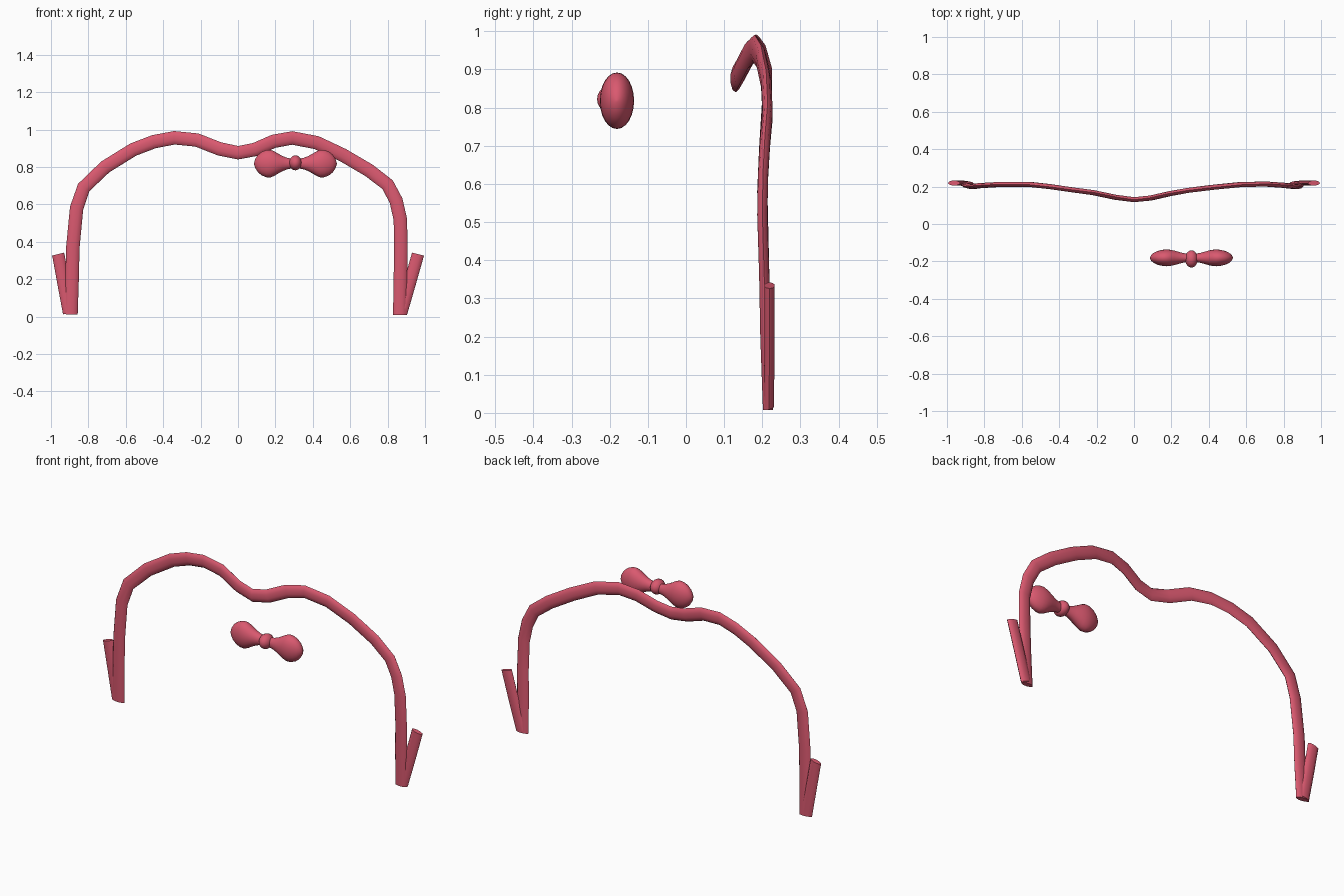
import bpy, bmesh, math
from mathutils import Vector

if "Cube" in bpy.data.objects:
    bpy.data.objects.remove(bpy.data.objects["Cube"])

red = bpy.data.materials.new("rose red")
red.diffuse_color = (0.70, 0.10, 0.16, 1)
red.use_nodes = True
red.node_tree.nodes["Principled BSDF"].inputs["Base Color"].default_value = red.diffuse_color


def loft(name, rings, angle):
    """Skin a list of (centre, axis_a, axis_b) elliptical rings, with capped ends."""
    bm = bmesh.new()
    n = 24 if angle > 60 else 10
    loops = []
    for c, a, b in rings:
        loops.append([bm.verts.new(c + a * math.cos(math.tau * i / n) + b * math.sin(math.tau * i / n))
                      for i in range(n)])
    for l0, l1 in zip(loops, loops[1:]):
        for i in range(n):
            j = (i + 1) % n
            bm.faces.new((l0[i], l0[j], l1[j], l1[i]))
    bm.faces.new(loops[0][::-1])
    bm.faces.new(loops[-1])
    bmesh.ops.recalc_face_normals(bm, faces=bm.faces)
    me = bpy.data.meshes.new(name)
    bm.to_mesh(me)
    bm.free()
    me.materials.append(red)
    ob = bpy.data.objects.new(name, me)
    bpy.context.collection.objects.link(ob)
    bpy.ops.object.select_all(action='DESELECT')
    ob.select_set(True)
    bpy.context.view_layer.objects.active = ob
    bpy.ops.object.shade_smooth_by_angle(angle=math.radians(angle))
    return ob


def strap(name, points, half_width, half_depth):
    """Flattened tube along a path, wide in the xz plane and thin across it."""
    pts = [Vector(p) for p in points]
    rings = []
    for i, p in enumerate(pts):
        d0 = (p - pts[max(i - 1, 0)]).normalized()
        d1 = (pts[min(i + 1, len(pts) - 1)] - p).normalized()
        t = (d0 + d1).normalized()
        wide = Vector((0, 1, 0)).cross(t).normalized()
        rings.append((p, wide * half_width, t.cross(wide) * half_depth))
    return loft(name, rings, 50)


# Headband arch with a dip in the middle
strap("headband", [
    (-0.893, 0.215, 0.012), (-0.887, 0.208, 0.20), (-0.883, 0.205, 0.37),
    (-0.863, 0.200, 0.58), (-0.825, 0.205, 0.69), (-0.71, 0.212, 0.80),
    (-0.56, 0.212, 0.893), (-0.45, 0.200, 0.935), (-0.34, 0.184, 0.956),
    (-0.22, 0.168, 0.944), (-0.10, 0.143, 0.897), (0, 0.130, 0.876),
    (0.09, 0.139, 0.893), (0.19, 0.162, 0.937), (0.29, 0.180, 0.955),
    (0.42, 0.196, 0.930), (0.56, 0.210, 0.864), (0.70, 0.214, 0.782),
    (0.80, 0.207, 0.705), (0.845, 0.202, 0.62), (0.868, 0.200, 0.52),
    (0.871, 0.205, 0.36), (0.868, 0.208, 0.20), (0.865, 0.215, 0.008),
], 0.036, 0.014)

# Outer prongs folded up from each end
for side, foot in ((-1, 0.903), (1, 0.872)):
    label = "left_prong" if side < 0 else "right_prong"
    strap(label, [(side * foot, 0.217, 0.018), (side * (foot + 0.96) / 2, 0.219, 0.17),
                  (side * 0.959, 0.219, 0.322), (side * 0.962, 0.219, 0.334)], 0.033, 0.014)

# Bow: two flattened teardrop lobes and a round knot
profile = [(0.221, 0.004, 0.004), (0.214, 0.026, 0.017), (0.200, 0.047, 0.028),
           (0.180, 0.063, 0.037), (0.155, 0.073, 0.043), (0.133, 0.074, 0.045),
           (0.112, 0.065, 0.043), (0.092, 0.053, 0.039), (0.068, 0.040, 0.032),
           (0.045, 0.031, 0.026), (0.020, 0.026, 0.022), (0.0, 0.025, 0.021)]
for side, label in ((-1, "left_bow_lobe"), (1, "right_bow_lobe")):
    loft(label, [(Vector((0.307 + side * x, -0.181, 0.818)), Vector((0, 0, rz)), Vector((0, ry, 0)))
                 for x, rz, ry in profile], 80)

knot = []
for k in range(11):
    s = math.pi * (0.03 + 0.94 * k / 10)
    r = math.sin(s)
    knot.append((Vector((0.307 - 0.034 * math.cos(s), -0.187, 0.822)),
                 Vector((0, 0, 0.040 * r)), Vector((0, 0.046 * r, 0))))
loft("bow_knot", knot, 80)
